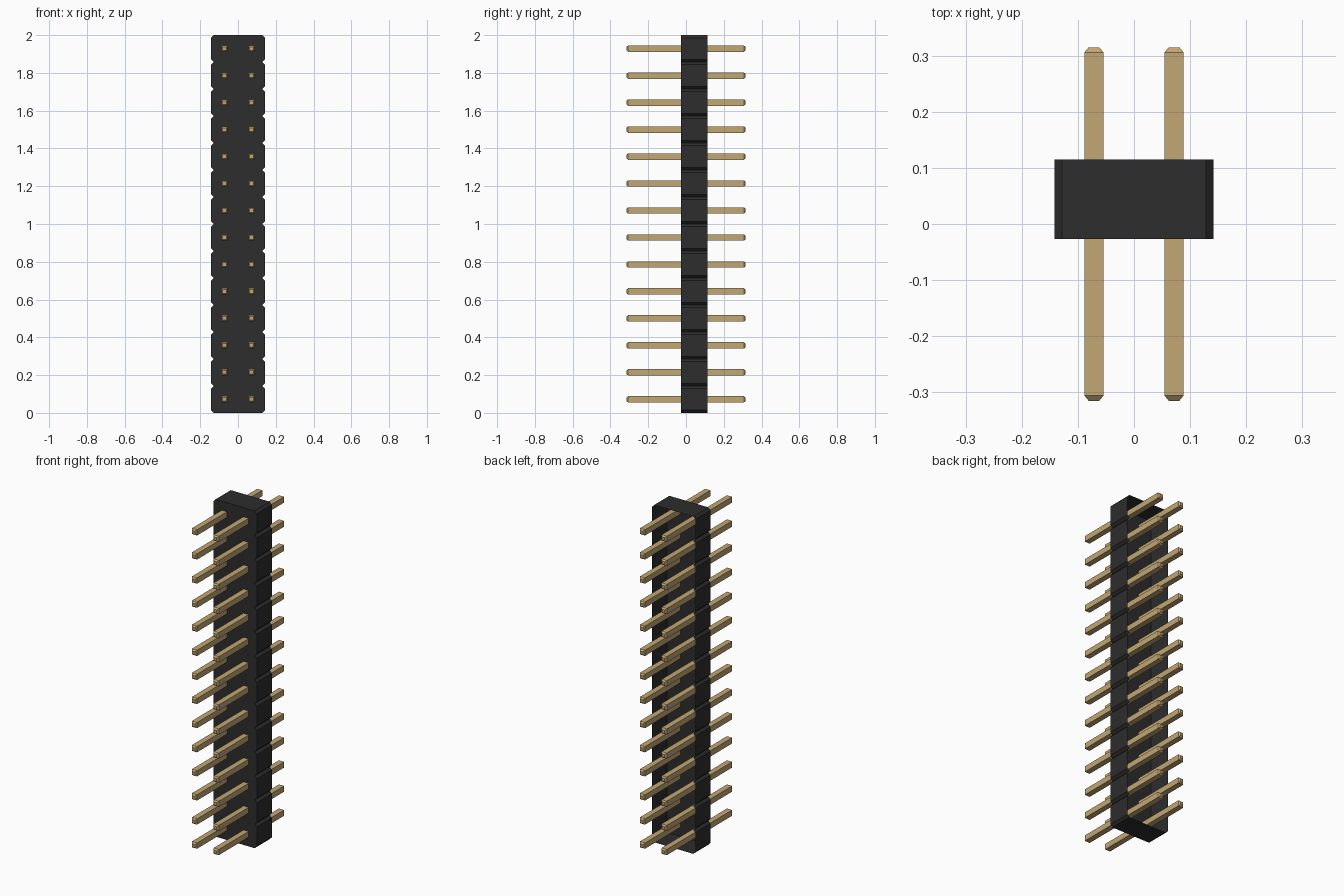
import bpy, bmesh

cube = bpy.data.objects.get("Cube")
if cube:
    bpy.data.objects.remove(cube, do_unlink=True)

ROWS = 14
PITCH = 2 / ROWS
HALF_W = 0.142            # half width of the housing
CUT = 0.014               # corner chamfer of each segment
FRONT, BACK = -0.027, 0.115


def material(name, color):
    mat = bpy.data.materials.new(name)
    mat.use_nodes = True
    mat.diffuse_color = color
    mat.node_tree.nodes["Principled BSDF"].inputs["Base Color"].default_value = color
    return mat


def finish(bm, name, mat):
    mesh = bpy.data.meshes.new(name)
    bm.to_mesh(mesh)
    bm.free()
    mesh.materials.append(mat)
    obj = bpy.data.objects.new(name, mesh)
    bpy.context.collection.objects.link(obj)
    return obj


black = material("black plastic", (0.026, 0.026, 0.027, 1))
gold = material("gold metal", (0.54, 0.385, 0.172, 1))

# Housing: notched outline, closed at the front, hollow and open at the back
right = []
for i in range(ROWS):
    low, high = i * PITCH, (i + 1) * PITCH
    if i == 0:
        right.append((HALF_W - CUT, low))
    right += [(HALF_W, low + CUT), (HALF_W, high - CUT), (HALF_W - CUT, high)]
outline = right + [(-x, z) for x, z in reversed(right)]

bm = bmesh.new()
front = [bm.verts.new((x, FRONT, z)) for x, z in outline]
back = [bm.verts.new((x, BACK, z)) for x, z in outline]
bm.faces.new(front)
for i in range(len(outline)):
    j = (i + 1) % len(outline)
    bm.faces.new((front[j], front[i], back[i], back[j]))
finish(bm, "housing", black)

# Pins: square bars with tapered tips, passing through the housing
sections = [(-0.315, 0.0095), (-0.306, 0.017), (0.306, 0.017), (0.315, 0.0095)]
bm = bmesh.new()
for row in range(ROWS):
    z = (row + 0.5) * PITCH
    for x in (-PITCH / 2, PITCH / 2):
        rings = [[bm.verts.new((x + sx * h, y, z + sz * h))
                  for sx, sz in ((-1, -1), (1, -1), (1, 1), (-1, 1))]
                 for y, h in sections]
        bm.faces.new(rings[0])
        bm.faces.new(rings[-1][::-1])
        for a, b in zip(rings, rings[1:]):
            for k in range(4):
                n = (k + 1) % 4
                bm.faces.new((a[n], a[k], b[k], b[n]))
finish(bm, "pins", gold)
